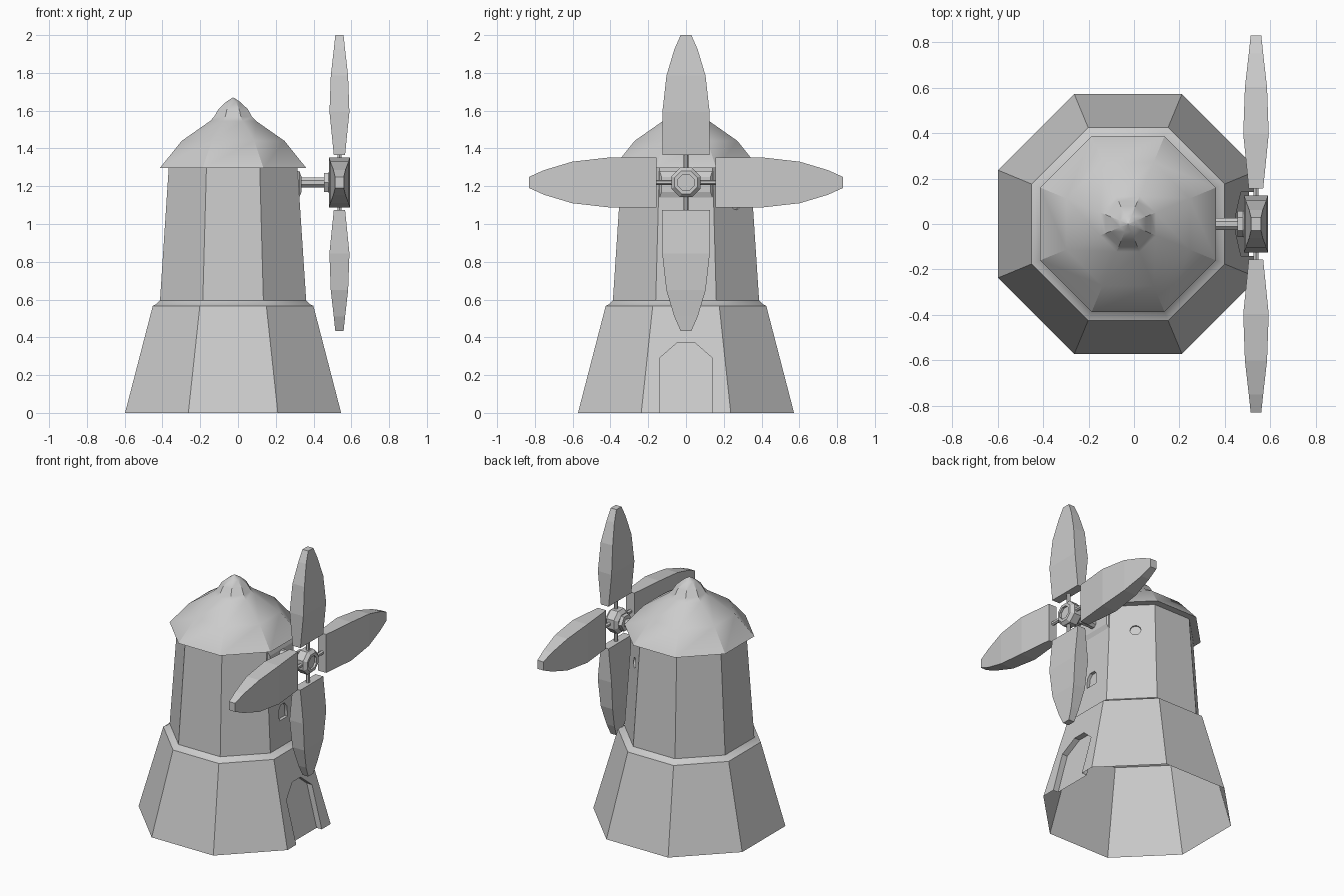
import bpy, bmesh, math
from mathutils import Matrix, Vector

if "Cube" in bpy.data.objects:
    bpy.data.objects.remove(bpy.data.objects["Cube"])

CX = -0.026                      # tower axis
HUB = Vector((0.537, 0, 1.22))   # sail centre


def make(name, rings, matrix=Matrix(), capped=True):
    """Solid (or open shell) lofted through rings of equal point count."""
    bm = bmesh.new()
    loops = [[bm.verts.new(matrix @ Vector(p)) for p in r] for r in rings]
    n = len(loops[0])
    for a, b in zip(loops, loops[1:]):
        for i in range(n):
            bm.faces.new((a[i], a[(i + 1) % n], b[(i + 1) % n], b[i]))
    if capped:
        bm.faces.new(loops[0])
        bm.faces.new(loops[-1])
    bmesh.ops.recalc_face_normals(bm, faces=bm.faces)
    me = bpy.data.meshes.new(name)
    bm.to_mesh(me)
    bm.free()
    ob = bpy.data.objects.new(name, me)
    bpy.context.collection.objects.link(ob)
    return ob


def lathe(name, profile, n=8, matrix=Matrix(), capped=True):
    """Profile of (apothem, height) turned about z with flats on the axes."""
    k = 1 / math.cos(math.pi / n)
    angs = [2 * math.pi * (i + 0.5) / n for i in range(n)]
    return make(name, [[(r * k * math.cos(a), r * k * math.sin(a), z) for a in angs]
                       for r, z in profile], matrix, capped)


def wall_prism(name, outline, apothem, slope, inner, outer, turn=0):
    """Outline (y, z) extruded between two offsets from a sloping wall."""
    m = Matrix.Translation((CX, 0, 0)) @ Matrix.Rotation(turn, 4, 'Z')
    return make(name, [[(apothem - slope * z + d, y, z) for y, z in outline]
                       for d in (inner, outer)], m)


def cut(target, cutter):
    mod = target.modifiers.new("cut", 'BOOLEAN')
    mod.operation, mod.solver, mod.object = 'DIFFERENCE', 'EXACT', cutter
    cutter.hide_render = True
    bpy.context.view_layer.objects.active = target
    bpy.ops.object.modifier_apply(modifier=mod.name)
    bpy.data.objects.remove(cutter)


def smooth(ob, degrees):
    bpy.ops.object.select_all(action='DESELECT')
    ob.select_set(True)
    bpy.context.view_layer.objects.active = ob
    bpy.ops.object.shade_smooth_by_angle(angle=math.radians(degrees))


# tower
axis = Matrix.Translation((CX, 0, 0))
tower = lathe("tower", [(0.572, 0), (0.425, 0.567), (0.408, 0.575), (0.387, 0.595),
                        (0.34, 1.31)], matrix=axis)

# door, window and round side opening recessed into the walls
door = [(-0.14, -0.05), (0.14, -0.05), (0.14, 0.29), (0.045, 0.373), (-0.045, 0.373), (-0.14, 0.29)]
cut(tower, wall_prism("door_cutter", door, 0.572, 0.26, -0.04, 0.2))
window = [(-0.045, 0.77), (0.045, 0.77), (0.045, 0.84), (0.02, 0.87), (-0.02, 0.87), (-0.045, 0.84)]
cut(tower, wall_prism("window_cutter", window, 0.425, 0.0655, -0.02, 0.2))
disc = [(0.02 + 0.035 * math.cos(i * math.pi / 6), 1.11 + 0.035 * math.sin(i * math.pi / 6))
        for i in range(12)]
cut(tower, wall_prism("opening_cutter", disc, 0.425, 0.0655, -0.01, 0.2, math.pi / 4))

# the tower is an open shell: remove its floor and its hidden top
bm = bmesh.new()
bm.from_mesh(tower.data)
caps = [f for f in bm.faces if all(v.co.z < 0.001 for v in f.verts)
        or all(v.co.z > 1.3 for v in f.verts)]
bmesh.ops.delete(bm, geom=caps, context='FACES')
bm.to_mesh(tower.data)
bm.free()
smooth(tower, 40)

# roof, flowing into a soft pointed cap
roof = lathe("roof", [(0.335, 1.297), (0.387, 1.297), (0.272, 1.44), (0.122, 1.545),
                      (0.1, 1.568), (0.078, 1.608), (0.035, 1.648), (0.001, 1.67)],
             matrix=axis, capped=False)
smooth(roof, 28)

# axle, wall plate, collar and hub
x_axis = Matrix.Translation((0, 0, HUB.z)) @ Matrix.Rotation(math.pi / 2, 4, 'Y')
lathe("axle", [(0.027, 0.28), (0.027, 0.5)], matrix=x_axis)
plate = [[(x, -w, lo), (x, w, lo), (x, w, hi), (x, -w, hi)] for x, w, lo, hi in
         ((0.30, 0.14, 1.135, 1.285), (0.325, 0.14, 1.14, 1.28), (0.336, 0.13, 1.17, 1.25))]
make("wall_plate", plate)
lathe("collar", [(0.05, 0.455), (0.05, 0.485)], 6, x_axis)
lathe("hub", [(0.055, 0.48), (0.078, 0.5), (0.078, 0.555), (0.06, 0.575),
              (0.042, 0.575), (0.042, 0.56)], matrix=x_axis)

# four sails: stations of (radius, half width, half thickness)
stations = [(0.147, 0.126, 0.03), (0.375, 0.126, 0.053), (0.57, 0.104, 0.046),
            (0.71, 0.062, 0.03), (0.786, 0.028, 0.022)]
for i in range(4):
    s = 1.057 if i % 2 else 1.0
    m = Matrix.Translation(HUB) @ Matrix.Rotation(i * math.pi / 2, 4, 'X') @ Matrix.Scale(s, 4)
    if i == 0:
        m = m @ Matrix.Scale(0.993, 4)
    make(f"sail_{i + 1}", [[(-t, -w, r), (t, -w, r), (t, w, r), (-t, w, r)]
                           for r, w, t in stations], m)
    lathe(f"sail_rod_{i + 1}", [(0.011, 0.05), (0.011, 0.17)], 6, m)
